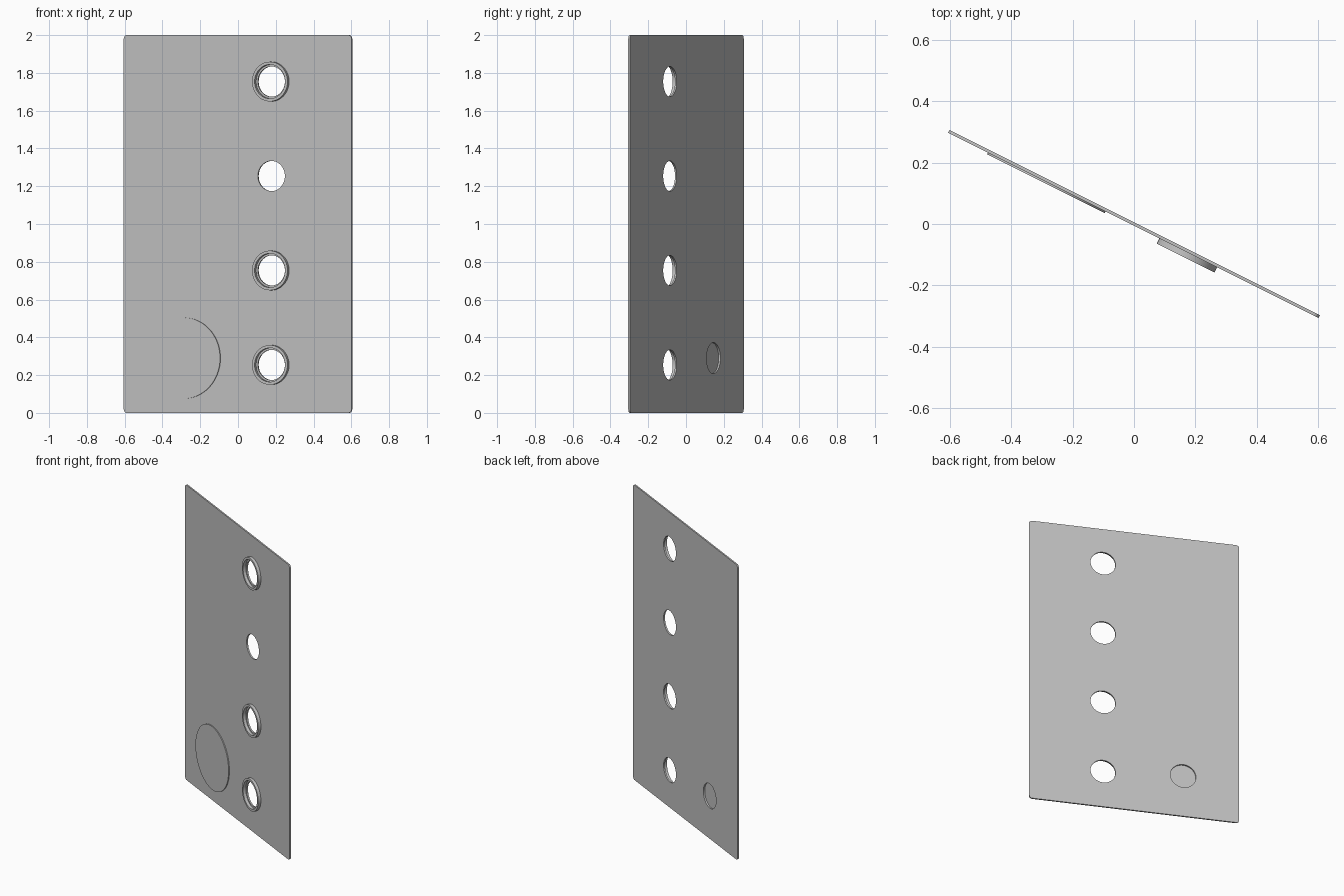
import bpy, bmesh, math
from mathutils import Matrix

if "Cube" in bpy.data.objects:
    bpy.data.objects.remove(bpy.data.objects["Cube"])

S, C = 1 / math.sqrt(5), 2 / math.sqrt(5)
# Panel frame: local x runs along the panel, local y is up, local z faces forward
FRAME = Matrix(((C, 0, -S, 0), (-S, 0, -C, 0), (0, 1, 0, 0), (0, 0, 0, 1)))

grey = bpy.data.materials.new("light_grey")
grey.diffuse_color = (0.53, 0.53, 0.53, 1)
grey.use_nodes = True
grey.node_tree.nodes["Principled BSDF"].inputs["Base Color"].default_value = grey.diffuse_color


def circle(cx, cy, r, n=64):
    return [(cx + r * math.cos(2 * math.pi * i / n), cy + r * math.sin(2 * math.pi * i / n))
            for i in range(n)]


def rounded_rect(w, y0, y1, r, n=6):
    pts = []
    corners = ((w - r, y1 - r), (-w + r, y1 - r), (-w + r, y0 + r), (w - r, y0 + r))
    for k, (cx, cy) in enumerate(corners):
        for i in range(n + 1):
            a = math.pi / 2 * (k + i / n)
            pts.append((cx + r * math.cos(a), cy + r * math.sin(a)))
    return pts


def slab(name, loops, d0, d1):
    """Flat outline with holes, extruded from depth d0 to d1 along the panel normal."""
    curve = bpy.data.curves.new(name + "_outline", 'CURVE')
    curve.dimensions = '2D'
    curve.fill_mode = 'BOTH'
    curve.extrude = (d1 - d0) / 2
    for pts in loops:
        sp = curve.splines.new('POLY')
        sp.points.add(len(pts) - 1)
        for p, (x, y) in zip(sp.points, pts):
            p.co = (x, y, 0, 1)
        sp.use_cyclic_u = True
    tmp = bpy.data.objects.new(name + "_outline", curve)
    bpy.context.collection.objects.link(tmp)
    bpy.context.view_layer.update()
    mesh = bpy.data.meshes.new_from_object(tmp.evaluated_get(bpy.context.evaluated_depsgraph_get()))
    bpy.data.objects.remove(tmp)
    bm = bmesh.new()
    bm.from_mesh(mesh)
    bmesh.ops.remove_doubles(bm, verts=bm.verts, dist=1e-5)
    bmesh.ops.recalc_face_normals(bm, faces=bm.faces)
    bm.transform(FRAME @ Matrix.Translation((0, 0, (d0 + d1) / 2)))
    bm.to_mesh(mesh)
    bm.free()
    mesh.materials.clear()
    mesh.materials.append(grey)
    obj = bpy.data.objects.new(name, mesh)
    bpy.context.collection.objects.link(obj)
    bpy.ops.object.select_all(action='DESELECT')
    obj.select_set(True)
    bpy.context.view_layer.objects.active = obj
    bpy.ops.object.shade_smooth_by_angle(angle=math.radians(30))
    return obj


HOLE_X, HOLES = 0.2, (0.254, 0.754, 1.254, 1.754)
DISC = (-0.315, 0.29)

# Panel with four through holes and one hole behind the disc
slab("panel", [rounded_rect(0.674, 0, 2, 0.02)]
     + [circle(HOLE_X, z, 0.08) for z in HOLES] + [circle(*DISC, 0.082)], -0.005, 0.005)

# Raised collars round three of the holes
for i in (0, 1, 3):
    slab(f"collar_{i + 1}", [circle(HOLE_X, HOLES[i], 0.105), circle(HOLE_X, HOLES[i], 0.09)],
         0.005, 0.024)

# Thin round cover on the front
slab("round_cover", [circle(*DISC, 0.214, 96)], 0.005, 0.011)
